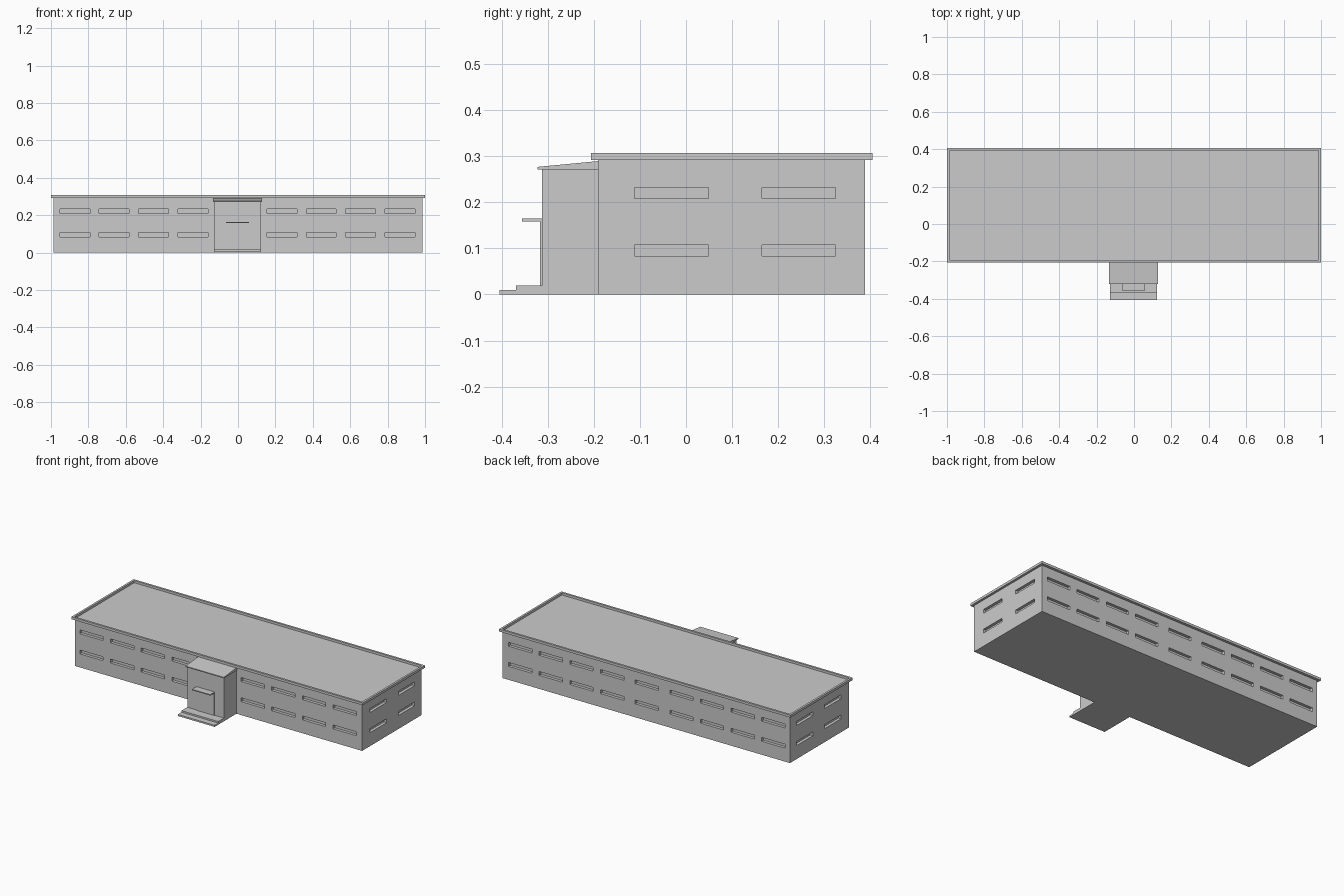
import bpy, bmesh

if "Cube" in bpy.data.objects:
    bpy.data.objects.remove(bpy.data.objects["Cube"])

CX = -0.003                      # centre line of entrance and windows


def mesh_object(name, bm):
    bmesh.ops.recalc_face_normals(bm, faces=bm.faces)
    me = bpy.data.meshes.new(name)
    bm.to_mesh(me)
    bm.free()
    ob = bpy.data.objects.new(name, me)
    bpy.context.collection.objects.link(ob)
    return ob


def add_box(bm, x, y, z):
    verts = bmesh.ops.create_cube(bm, size=1)["verts"]
    for v in verts:
        for i, (lo, hi) in enumerate((x, y, z)):
            v.co[i] = hi if v.co[i] > 0 else lo


def box(name, x, y, z):
    bm = bmesh.new()
    add_box(bm, x, y, z)
    return mesh_object(name, bm)


def extrude_profile(name, pts, x0, x1):
    """Extrude a (y, z) outline along x."""
    bm = bmesh.new()
    face = bm.faces.new([bm.verts.new((x0, y, z)) for y, z in pts])
    geom = bmesh.ops.extrude_face_region(bm, geom=[face])["geom"]
    for v in geom:
        if isinstance(v, bmesh.types.BMVert):
            v.co.x = x1
    return mesh_object(name, bm)


# Main block
WX, Y0, Y1, TOP = 0.986, -0.191, 0.389, 0.292
walls = box("walls", (-WX, WX), (Y0, Y1), (0, TOP))

# Window recesses on all four sides
D, E, HALF = 0.018, 0.05, 0.08
offsets = [0.238, 0.448, 0.659, 0.869]
front = [CX + s * o for o in offsets for s in (-1, 1)]
bm = bmesh.new()
for z in ((0.0837, 0.1076), (0.2087, 0.2326)):
    for x in front:
        add_box(bm, (x - HALF, x + HALF), (Y0 - E, Y0 + D), z)
    for x in front + [CX]:
        add_box(bm, (x - HALF, x + HALF), (Y1 - D, Y1 + E), z)
    for y in (-0.0315, 0.2445):
        add_box(bm, (WX - D, WX + E), (y - HALF, y + HALF), z)
        add_box(bm, (-WX - E, -WX + D), (y - HALF, y + HALF), z)
cutter = mesh_object("window_cutter", bm)
cutter.hide_render = True
cutter.hide_viewport = True
mod = walls.modifiers.new("windows", "BOOLEAN")
mod.operation = "DIFFERENCE"
mod.solver = "EXACT"
mod.object = cutter

# Roof slab with a raised rim around a sunken deck
bm = bmesh.new()
add_box(bm, (-1, 1), (-0.206, 0.405), (TOP, 0.307))
bm.normal_update()
top = max(bm.faces, key=lambda f: f.calc_center_median().z)
bmesh.ops.inset_individual(bm, faces=[top], thickness=0.018)
deck = bmesh.ops.extrude_face_region(bm, geom=[top])["geom"]
bmesh.ops.delete(bm, geom=[top], context="FACES_ONLY")
for v in deck:
    if isinstance(v, bmesh.types.BMVert):
        v.co.z = TOP + 0.001
mesh_object("roof", bm)

# Entrance porch with sloping roof
box("porch", (CX - 0.126, CX + 0.126), (-0.313, Y0), (0, 0.271))
extrude_profile("porch_roof",
                [(-0.322, 0.271), (Y0, 0.271), (Y0, 0.2895), (-0.322, 0.277)],
                CX - 0.131, CX + 0.131)

# Door, canopy and steps
box("door", (CX - 0.061, CX + 0.061), (-0.317, -0.312), (0.0196, 0.159))
box("canopy", (CX - 0.062, CX + 0.062), (-0.3565, -0.313), (0.1585, 0.1645))
extrude_profile("steps",
                [(-0.405, 0), (-0.313, 0), (-0.313, 0.0196), (-0.369, 0.0196),
                 (-0.369, 0.0098), (-0.405, 0.0098)],
                CX - 0.126, CX + 0.126)
